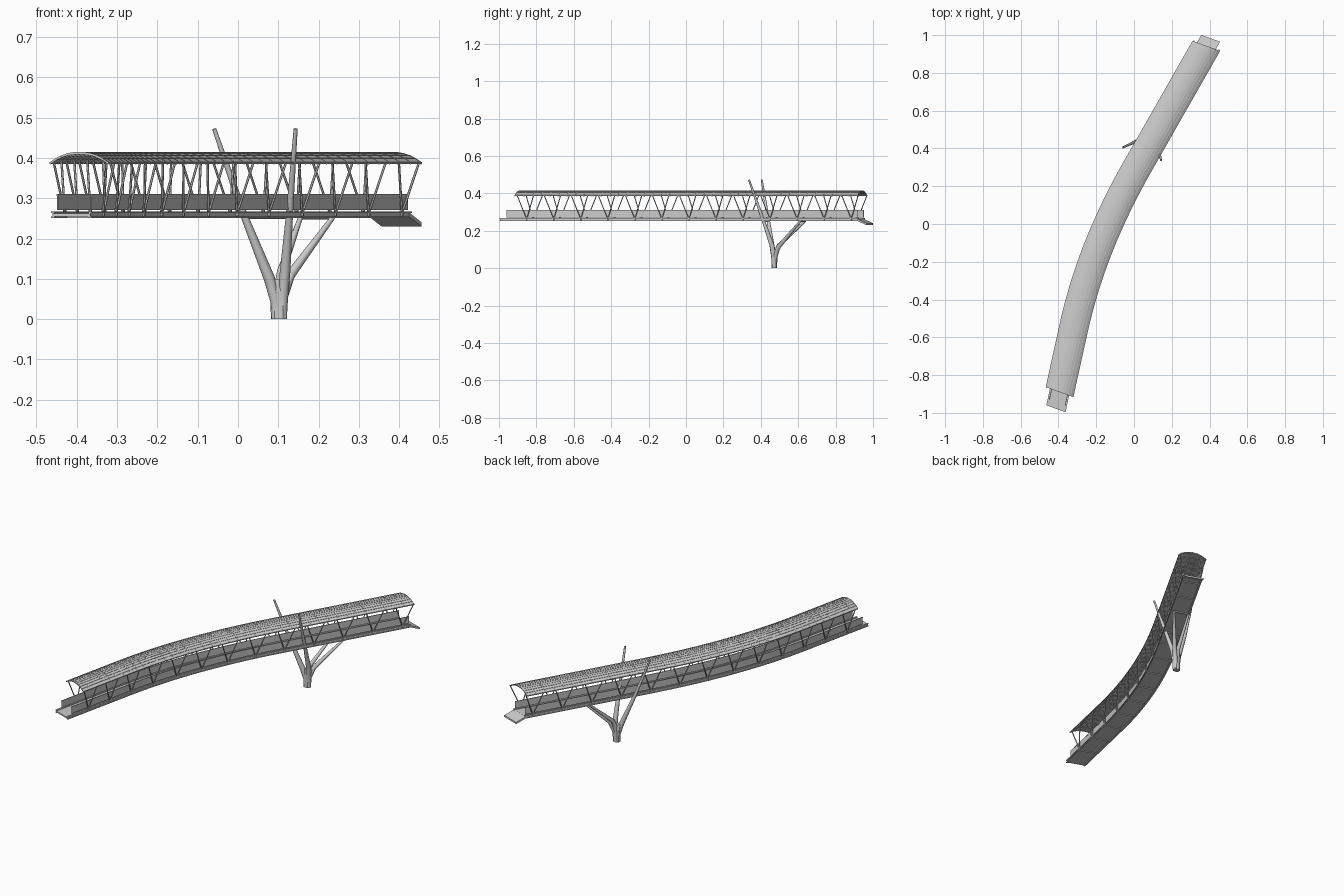
import bpy, bmesh, math
from mathutils import Vector

if "Cube" in bpy.data.objects:
    bpy.data.objects.remove(bpy.data.objects["Cube"])

C = Vector((0.94, -0.34, 0))          # constant skewed cross direction of the bridge
TOP_S, LOW_S, Y_A, Y_B = 0.57, 0.22, 0.3, -0.55


def centre_x(y):
    # straight, then gently bending, then straight again
    x = 0.383 - (0.943 - max(y, Y_A)) * TOP_S
    if y < Y_A:
        d = Y_A - max(y, Y_B)
        x -= d * (TOP_S - (TOP_S - LOW_S) * d / (Y_A - Y_B) / 2)
    if y < Y_B:
        x -= (Y_B - y) * LOW_S
    return x


def at(p, u, z):
    return Vector((centre_x(p), p, z)) + C * u


def finish(name, bm):
    bmesh.ops.recalc_face_normals(bm, faces=bm.faces)
    me = bpy.data.meshes.new(name)
    bm.to_mesh(me)
    bm.free()
    ob = bpy.data.objects.new(name, me)
    bpy.context.collection.objects.link(ob)
    return ob


def skin(bm, loops):
    rings = [[bm.verts.new(v) for v in loop] for loop in loops]
    n = len(rings[0])
    for a, b in zip(rings, rings[1:]):
        for i in range(n):
            j = (i + 1) % n
            bm.faces.new((a[i], a[j], b[j], b[i]))
    bm.faces.new(rings[0])
    bm.faces.new(rings[-1])


def sweep(bm, profile, p0, p1, n=40, drop=0.0):
    skin(bm, [[at(p0 + (p1 - p0) * i / n, u, z - drop * i / n) for u, z in profile]
              for i in range(n + 1)])


def rect(u0, u1, z0, z1):
    return [(u0, z0), (u1, z0), (u1, z1), (u0, z1)]


def tube(bm, pts, radii, sides=6):
    pts = [Vector(p) for p in pts]
    loops = []
    for i, p in enumerate(pts):
        t = (pts[min(i + 1, len(pts) - 1)] - pts[max(i - 1, 0)]).normalized()
        if len(pts) > 2 and i == 0:
            t = Vector((0, 0, 1))
        a = t.cross(Vector((0, 1, 0)) if abs(t.y) < 0.9 else Vector((1, 0, 0))).normalized()
        b = t.cross(a)
        loops.append([p + (a * math.cos(k * math.tau / sides) + b * math.sin(k * math.tau / sides)) * radii[i]
                      for k in range(sides)])
    skin(bm, loops)


# deck slab with a ramp that dips at the far end
bm = bmesh.new()
sweep(bm, rect(-0.05, 0.05, 0.255, 0.262), -0.978, 0.935)
finish("deck_slab", bm)
bm = bmesh.new()
sweep(bm, rect(-0.053, 0.053, 0.254, 0.264), 0.93, 0.983, 2, 0.024)
finish("end_ramp", bm)

# edge girders with flanges
bm = bmesh.new()
for s in (-1, 1):
    sweep(bm, rect(s * 0.044, s * 0.054, 0.263, 0.267), -0.978, 0.94)
    sweep(bm, rect(s * 0.044, s * 0.054, 0.251, 0.255), -0.978, 0.94)
    sweep(bm, rect(s * 0.047, s * 0.050, 0.255, 0.263), -0.978, 0.94)
finish("edge_girders", bm)

# railing panels
bm = bmesh.new()
for s in (-1, 1):
    sweep(bm, rect(s * 0.043, s * 0.046, 0.271, 0.309), -0.945, 0.935)
    sweep(bm, rect(s * 0.0425, s * 0.0465, 0.306, 0.310), -0.945, 0.935)
finish("railing_panels", bm)

# V-shaped roof struts and deck crossbeams
nodes = [-0.835 + 0.1446 * i for i in range(13)]
bm = bmesh.new()
beams = bmesh.new()
for p in nodes:
    sweep(beams, rect(-0.05, 0.05, 0.251, 0.256), p - 0.004, p + 0.004, 1)
    for s in (-1, 1):
        tube(bm, [at(p, s * 0.051, 0.256), at(p, s * 0.051, 0.275)], [0.004, 0.004])
        for d in (-0.045, 0.045):
            tube(bm, [at(p, s * 0.051, 0.262), at(p + d, s * 0.070, 0.392)], [0.003, 0.003])
finish("roof_struts", bm)
finish("deck_crossbeams", beams)

# arched roof shell
W, Z0, RISE, SEG = 0.077, 0.388, 0.025, 10
us = [-W + 2 * W * i / SEG for i in range(SEG + 1)]


def arch(u):
    return Z0 + RISE * (1 - abs(u / W) ** 2.2)


def arch_profile(low, high):
    return [(u, arch(u) + low) for u in us] + [(u, arch(u) + high) for u in reversed(us)]


bm = bmesh.new()
sweep(bm, arch_profile(-0.0015, 0.001), -0.89, 0.943)
finish("roof_shell", bm)

# roof ribs and lengthwise seams
bm = bmesh.new()
RIBS = 40
for i in range(RIBS + 1):
    p = -0.888 + 1.829 * i / RIBS
    sweep(bm, arch_profile(-0.004, 0.002), p - 0.0015, p + 0.0015, 1)
finish("roof_ribs", bm)
bm = bmesh.new()
for u in us:
    sweep(bm, rect(u - 0.001, u + 0.001, arch(u) - 0.003, arch(u) + 0.002), -0.89, 0.943)
finish("roof_seams", bm)

# branching pier: two tall masts and two short props
branches = {
    "left_mast": ([(.094, .470, 0), (.093, .470, .045), (.078, .463, .10), (.014, .439, .26), (-.059, .405, .472)],
                  [.012, .013, .014, .009, .005]),
    "right_mast": ([(.109, .472, 0), (.111, .470, .05), (.117, .460, .12), (.127, .415, .25), (.143, .337, .472)],
                   [.012, .013, .013, .009, .005]),
    "right_prop": ([(.108, .474, 0), (.109, .474, .05), (.130, .492, .11), (.235, .612, .252)],
                   [.012, .013, .012, .006]),
    "left_prop": ([(.099, .476, 0), (.099, .476, .06), (.108, .495, .12), (.155, .637, .252)],
                  [.012, .013, .011, .006]),
}
for name, (pts, radii) in branches.items():
    bm = bmesh.new()
    tube(bm, pts, radii, 10)
    ob = finish(name, bm)
    bpy.context.view_layer.objects.active = ob
    ob.select_set(True)
    bpy.ops.object.shade_smooth_by_angle(angle=math.radians(40))
    ob.select_set(False)

# pier stem filling the space between the branches
bm = bmesh.new()
skin(bm, [[(.101 + a * w, .472 + b * d, z) for a, b in ((-1, -.6), (-.6, -1), (.6, -1), (1, -.6), (1, .6), (.6, 1), (-.6, 1), (-1, .6))]
          for w, d, z in ((.018, .014, 0), (.019, .014, .045), (.022, .015, .07), (.026, .012, .10))])
finish("pier_stem", bm)

# crossbeams tying masts and props to the deck
bm = bmesh.new()
tube(bm, [(.016, .440, .254), (.127, .413, .254)], [.005, .005])
tube(bm, [(.155, .637, .252), (.235, .612, .252)], [.005, .005])
finish("pier_crossbeams", bm)
